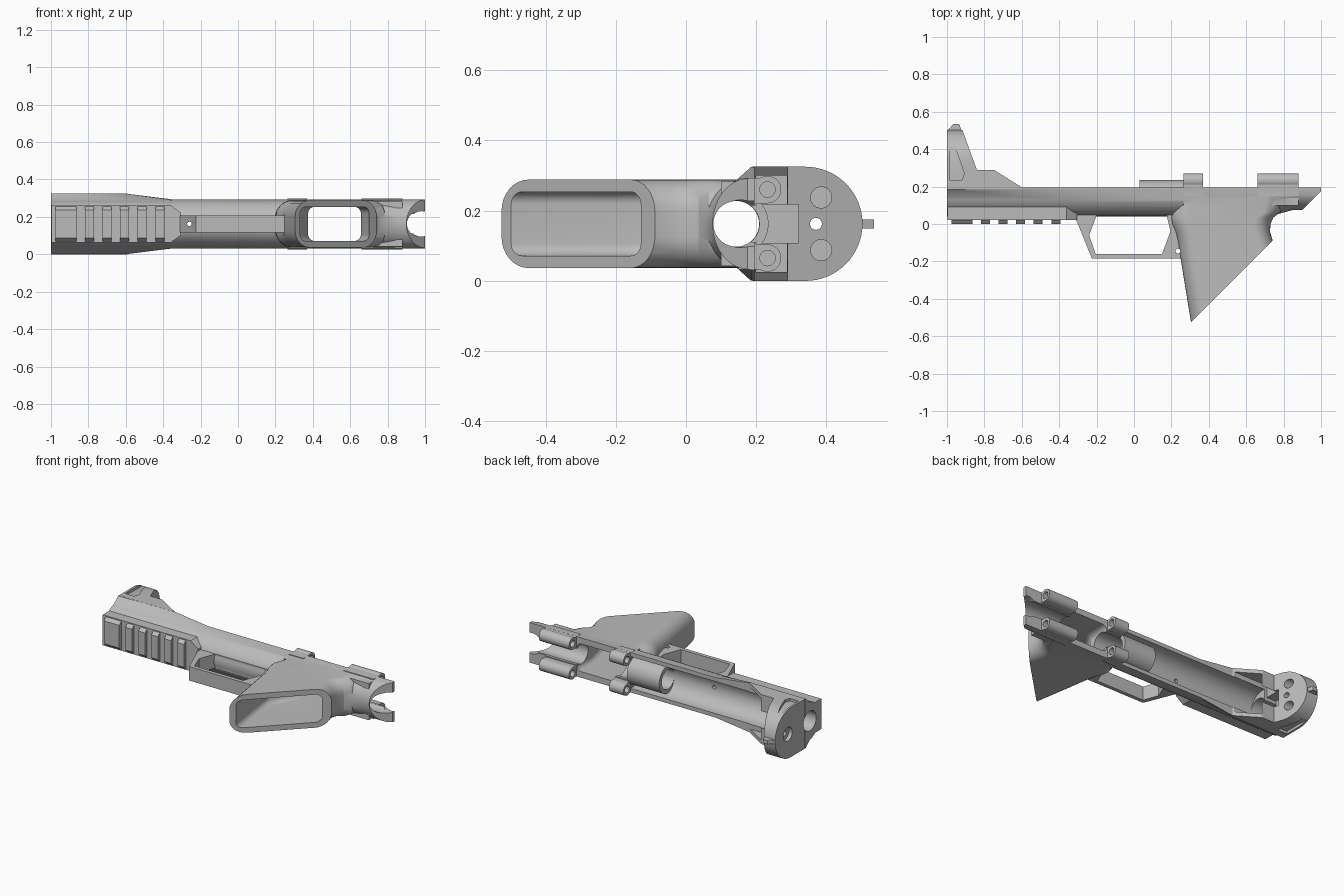
import bpy, bmesh
from math import sin, cos, pi
from mathutils import Vector

cube = bpy.data.objects.get("Cube")
if cube:
    bpy.data.objects.remove(cube, do_unlink=True)

MID = 0.1625  # height of the symmetry plane

grey = bpy.data.materials.new("plain grey")
grey.use_nodes = True
tone = (0.5, 0.5, 0.5, 1)
grey.diffuse_color = tone
grey.node_tree.nodes["Principled BSDF"].inputs["Base Color"].default_value = tone


def place(axis, u, v, t):
    """Map a profile point to space; the third coordinate is measured from MID."""
    p = {"x": (t, u, v), "y": (u, t, v), "z": (u, v, t)}[axis]
    return Vector((p[0], p[1], p[2] + MID))


def loft(name, axis, rings, plane=None):
    """Skin a list of (position, profile) rings, optionally trimmed by a plane."""
    bm = bmesh.new()
    rows = [[bm.verts.new(place(axis, u, v, t)) for u, v in pts] for t, pts in rings]
    n = len(rows[0])
    for a, b in zip(rows, rows[1:]):
        for i in range(n):
            j = (i + 1) % n
            bm.faces.new((a[i], a[j], b[j], b[i]))
    bm.faces.new(rows[0][::-1])
    bm.faces.new(rows[-1])
    if plane:
        geom = bm.verts[:] + bm.edges[:] + bm.faces[:]
        cut = bmesh.ops.bisect_plane(bm, geom=geom, plane_co=plane[0], plane_no=plane[1],
                                     clear_outer=True)
        edges = [e for e in cut["geom_cut"] if isinstance(e, bmesh.types.BMEdge)]
        bmesh.ops.contextual_create(bm, geom=edges)
    bmesh.ops.recalc_face_normals(bm, faces=bm.faces)
    mesh = bpy.data.meshes.new(name)
    bm.to_mesh(mesh)
    bm.free()
    mesh.materials.append(grey)
    ob = bpy.data.objects.new(name, mesh)
    bpy.context.collection.objects.link(ob)
    return ob


def prism(name, axis, pts, a, b):
    return loft(name, axis, [(a, pts), (b, pts)])


def box(name, x0, x1, y0, y1, z0, z1):
    return prism(name, "z", [(x0, y0), (x1, y0), (x1, y1), (x0, y1)], z0, z1)


def circle(u, v, r, n=40):
    return [(u + r * cos(2 * pi * i / n), v + r * sin(2 * pi * i / n)) for i in range(n)]


def rod(name, axis, u, v, r, a, b):
    return prism(name, axis, circle(u, v, r), a, b)


def boolean(ob, other, mode):
    mod = ob.modifiers.new("bool", "BOOLEAN")
    mod.operation, mod.solver, mod.object = mode, "EXACT", other
    bpy.context.view_layer.objects.active = ob
    bpy.ops.object.modifier_apply(modifier=mod.name)
    bpy.data.objects.remove(other, do_unlink=True)


def trough(w, bottom, top=0.195, r=0.13):
    """Round-bottomed section, flaring to half width w under the rim."""
    arc = [(0.18 - (0.18 - bottom) * sin(a), r * cos(a))
           for a in [pi * (0.08 + 0.84 * i / 24) for i in range(25)]]
    return [(top, w), (0.185, w)] + arc + [(0.185, -w), (top, -w)]


def rounded(x0, x1, h, r):
    """Rounded rectangle section for the grip."""
    pts = []
    for k, (cx, cz) in enumerate([(x1 - r, h - r), (x0 + r, h - r),
                                  (x0 + r, r - h), (x1 - r, r - h)]):
        for i in range(9):
            a = pi / 2 * (k + i / 8)
            pts.append((cx + r * cos(a), cz + r * sin(a)))
    return pts


# Receiver trough, wide at the nose and slim behind
frame = loft("receiver_frame", "x", [
    (-1, trough(0.162, 0.04)), (-0.6, trough(0.162, 0.04)), (-0.35, trough(0.131, 0.04)),
    (0.72, trough(0.131, 0.04)), (0.85, trough(0.131, 0.075)), (1, trough(0.131, 0.075))])

# Nose tower: side outline crossed with a domed end shape
tower = prism("tower", "z", [(-0.999, 0.19), (-0.59, 0.19), (-0.75, 0.29), (-0.84, 0.29),
                             (-0.92, 0.51), (-0.999, 0.51)], -0.2, 0.2)
dome = [(0.34 + 0.1625 * sin(pi * i / 32), 0.1625 * cos(pi * i / 32)) for i in range(33)]
boolean(tower, prism("dome", "x", [(0.15, 0.1625)] + dome + [(0.15, -0.1625)], -1.1, -0.5),
        "INTERSECT")

# Hollow grip, trimmed at a slant
grip_rows = [(-0.6, 0.317, 0.78), (-0.19, 0.25, 0.77), (-0.1, 0.237, 0.745),
             (-0.04, 0.222, 0.727), (0.0, 0.205, 0.73), (0.035, 0.2, 0.745),
             (0.065, 0.21, 0.785), (0.17, 0.25, 0.82)]
grip = loft("grip", "y", [(y, rounded(a, b, 0.126, 0.09)) for y, a, b in grip_rows],
            ((0.305, -0.525, MID), (1, -1, 0)))

# Trigger guard
guard = prism("guard", "z", [(-0.33, 0.06), (-0.3, 0), (-0.225, -0.185), (0.268, -0.185),
                             (0.268, 0.06)], -0.046, 0.046)
boolean(guard, prism("guard_hole", "z", [
    (-0.2, 0.045), (-0.24, -0.06), (-0.205, -0.16), (0.15, -0.16), (0.195, -0.04),
    (0.175, 0.045)], -0.2, 0.2), "DIFFERENCE")

# Accessory rail with spaced teeth
parts = [tower, grip, guard]
parts.append(prism("rail", "y", [(-0.998, -0.1), (-0.36, -0.1), (-0.305, -0.06), (-0.305, 0.06),
                                 (-0.36, 0.1), (-0.998, 0.1)], 0.022, 0.09))
teeth = [(-0.975, -0.863)] + [(-0.818 + 0.094 * i, -0.77 + 0.094 * i) for i in range(5)]
for a, b in teeth:
    parts.append(prism("tooth", "x", [(0, -0.075), (0, 0.075), (0.03, 0.1), (0.03, -0.1)], a, b))

# Bulkheads with paired screw bosses
for a, b in [(0.265, 0.37), (0.66, 0.88)]:
    parts.append(box("bulkhead", a, b, 0.1, 0.2, -0.12, 0.12))
    for s in (-1, 1):
        parts.append(rod("boss", "x", 0.232, s * 0.0975, 0.039, a, b))
        z0, z1 = sorted((s * 0.0585, s * 0.1305))
        parts.append(box("boss_foot", a, b, 0.15, 0.232, z0, z1))

# Front sight blade
parts.append(prism("sight", "z", [(-0.999, 0.47), (-0.999, 0.5), (-0.965, 0.535),
                                  (-0.935, 0.535), (-0.915, 0.48)], -0.013, 0.013))
for p in parts:
    boolean(frame, p, "UNION")

# Hollows: front channel, bore, rear slot, nose pockets and grip well
inner = trough(0.105, 0.078, 0.6, 0.105)
low = [(min(y, 0.289), z) for y, z in inner]
well_rows = [(-0.7, 0.36, 0.715), (-0.19, 0.29, 0.715), (-0.1, 0.29, 0.695),
             (-0.03, 0.33, 0.68), (0.05, 0.375, 0.657), (0.3, 0.375, 0.657)]
cuts = [
    prism("channel", "x", low, -0.84, 0.264),
    rod("bore", "x", 0.143, 0, 0.065, -1.1, 1.1),
    box("rear_slot", 0.26, 1.1, 0.143, 0.4, -0.052, 0.052),
    box("nose_well", -0.86, -0.5, 0.2, 0.288, -0.137, 0.137),
    box("nose_pocket", -0.93, -0.7, 0.2, 0.32, -0.055, 0.055),
    loft("grip_well", "y", [(y, rounded(a, b, 0.091, 0.035)) for y, a, b in well_rows]),
    prism("tail_bevel", "z", [(0.895, 0.07), (1.005, 0.18), (1.1, 0.18), (1.1, -0.1),
                              (0.895, -0.1)], -0.3, 0.3),
    rod("tail_notch", "y", 0.98, 0, 0.068, -0.2, 0.4),
    rod("nose_hole", "x", 0.37, 0, 0.017, -1.1, -0.7),
    rod("nose_recess", "x", 0.37, 0, 0.045, -1.1, -0.975),
    rod("guard_pin", "z", 0.235, -0.145, 0.013, -0.3, 0.3),
    rod("guard_screw", "y", -0.26, 0, 0.012, -0.2, 0.1),
]
for s in (-1, 1):
    z = s * 0.0975
    cuts.append(rod("screw", "x", 0.232, z, 0.022, 0.2, 0.4))
    cuts.append(rod("screw", "x", 0.232, z, 0.022, 0.6, 0.95))
    cuts.append(rod("plate_hole", "x", 0.385, s * 0.075, 0.03, -0.975, -0.7))
    z0, z1 = sorted((s * 0.145, s * 0.2))
    cuts.append(prism("side_recess", "z", [(-0.985, 0.42), (-0.96, 0.42), (-0.907, 0.27),
                                           (-0.92, 0.235), (-0.985, 0.235)], z0, z1))
for c in cuts:
    boolean(frame, c, "DIFFERENCE")

# Barrel sleeve in front of the first bulkhead
sleeve = rod("barrel_sleeve", "x", 0.143, 0, 0.092, 0.03, 0.266)
boolean(sleeve, rod("sleeve_bore", "x", 0.143, 0, 0.066, 0, 0.3), "DIFFERENCE")

for ob in (frame, sleeve):
    bpy.ops.object.select_all(action="DESELECT")
    ob.select_set(True)
    bpy.context.view_layer.objects.active = ob
    bpy.ops.object.shade_smooth_by_angle(angle=0.5)
